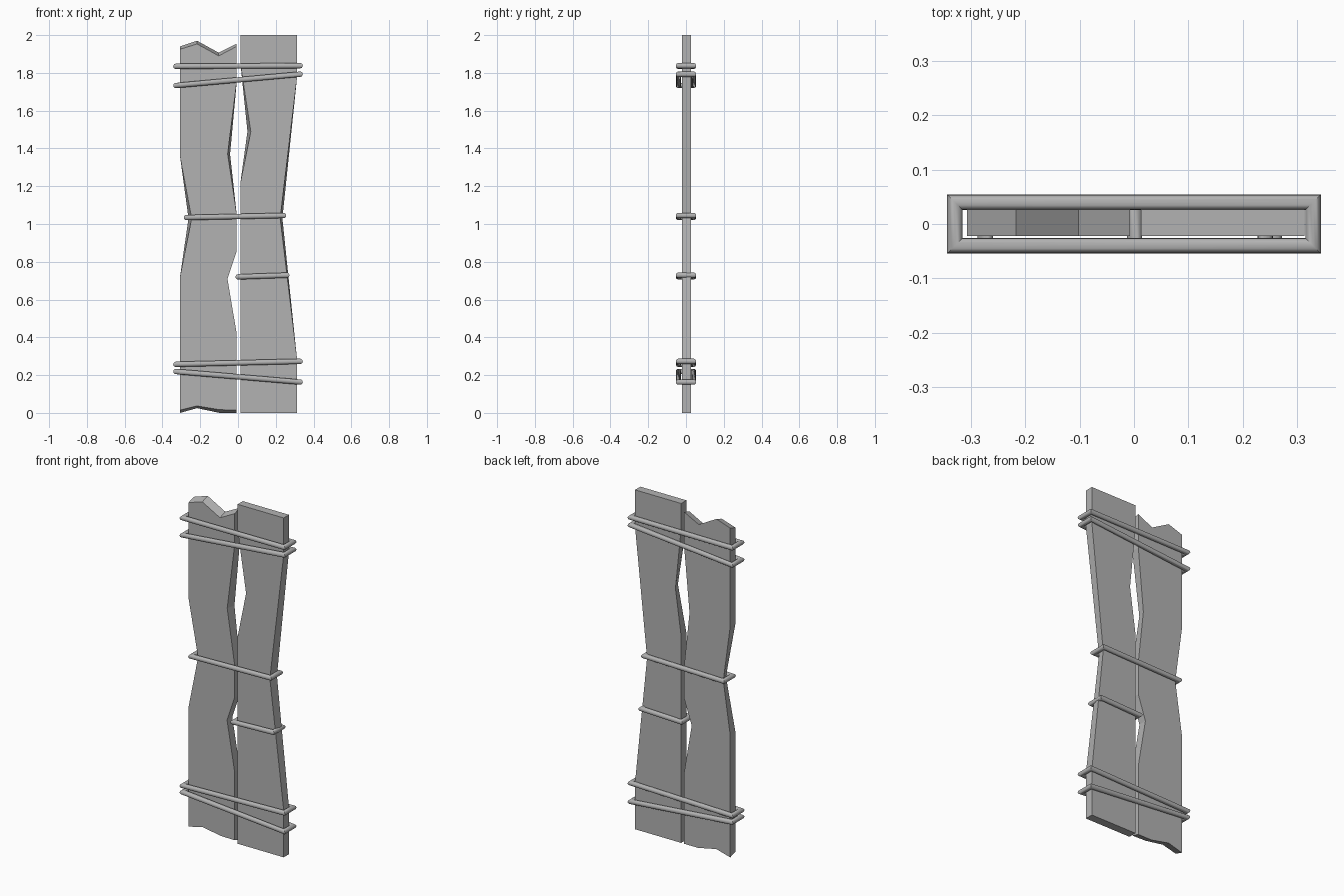
import bpy, bmesh, math

if "Cube" in bpy.data.objects:
    bpy.data.objects.remove(bpy.data.objects["Cube"])

# Darker grey shared by boards and cord
grey = bpy.data.materials.new("dark_grey")
grey.diffuse_color = (0.45, 0.45, 0.45, 1)
grey.use_nodes = True
grey.node_tree.nodes["Principled BSDF"].inputs["Base Color"].default_value = grey.diffuse_color


def plank(name, front, back, dx=0.003, y0=-0.022, y1=0.027):
    """Board lofted between matching front and back outlines (x, z)."""
    bm = bmesh.new()
    f = [bm.verts.new((x + dx, y0, z)) for x, z in front]
    b = [bm.verts.new((x + dx, y1, z)) for x, z in back]
    n = len(f)
    bm.faces.new(f)
    bm.faces.new(b[::-1])
    for i in range(n):
        j = (i + 1) % n
        bm.faces.new((f[i], b[i], b[j], f[j]))
    finish(name, bm)


def rope(name, x0, x1, z0, z1, y=0.04, r=0.014, sides=16):
    """Mitred rectangular loop of round cord, sloping from z0 to z1."""
    bm = bmesh.new()
    rings = []
    for sx, sy in ((-1, -1), (1, -1), (1, 1), (-1, 1)):
        x, z = (x0, z0) if sx < 0 else (x1, z1)
        ring = []
        for k in range(sides):
            a = 2 * math.pi * k / sides
            o = r * math.cos(a)
            ring.append(bm.verts.new((x + sx * o, sy * (y + o), z + r * math.sin(a))))
        rings.append(ring)
    for i in range(4):
        p, q = rings[i], rings[(i + 1) % 4]
        for k in range(sides):
            m = (k + 1) % sides
            bm.faces.new((p[k], q[k], q[m], p[m]))
    ob = finish(name, bm)
    bpy.ops.object.select_all(action='DESELECT')
    ob.select_set(True)
    bpy.context.view_layer.objects.active = ob
    bpy.ops.object.shade_smooth_by_angle(angle=math.radians(40))


def finish(name, bm):
    bmesh.ops.recalc_face_normals(bm, faces=bm.faces)
    me = bpy.data.meshes.new(name)
    bm.to_mesh(me)
    bm.free()
    me.materials.append(grey)
    ob = bpy.data.objects.new(name, me)
    bpy.context.collection.objects.link(ob)
    return ob


# Left board: broken ends, notched edges
plank("left_plank",
      [(-.31, .015), (-.22, .037), (-.10, .017), (-.01, .015), (-.01, .42),
       (-.059, .71), (-.01, .855), (-.01, 1.05), (-.058, 1.37), (-.01, 1.75),
       (-.01, 1.94), (-.105, 1.89), (-.22, 1.953), (-.31, 1.925),
       (-.31, 1.36), (-.248, 1.03), (-.31, .72)],
      [(-.31, 0), (-.22, .025), (-.10, 0), (-.01, 0), (-.01, .42),
       (-.059, .71), (-.01, .855), (-.01, 1.05), (-.045, 1.37), (-.01, 1.75),
       (-.01, 1.955), (-.105, 1.907), (-.22, 1.97), (-.31, 1.94),
       (-.31, 1.36), (-.265, 1.03), (-.31, .72)])

# Right board: straight ends, worn sides
plank("right_plank",
      [(.01, 0), (.31, 0), (.31, .28), (.22, 1.03), (.31, 1.78), (.31, 2),
       (.01, 2), (.01, 1.85), (.065, 1.49), (.01, 1.22)],
      [(.01, 0), (.31, 0), (.31, .28), (.232, 1.03), (.31, 1.78), (.31, 2),
       (.01, 2), (.01, 1.85), (.047, 1.49), (.01, 1.22)])

# Cord bindings: left x, right x, left z, right z
for i, args in enumerate([
        (-.329, .329, 1.835, 1.838),
        (-.329, .329, 1.733, 1.793),
        (-.273, .241, 1.034, 1.045),
        (.001, .258, .72, .729),
        (-.329, .329, .257, .273),
        (-.329, .329, .219, .163)]):
    rope(f"binding_{i + 1}", *args)
